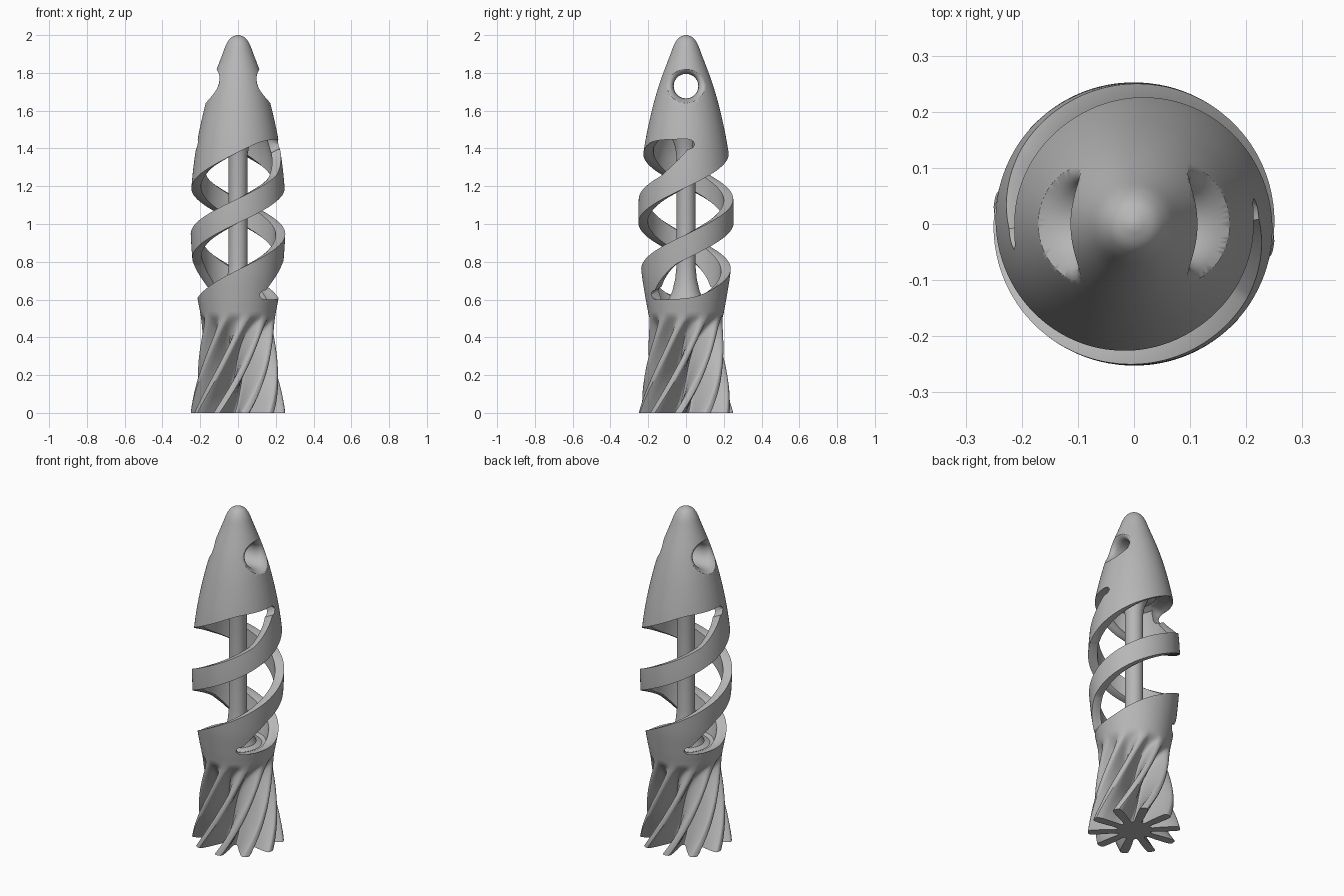
import bpy, bmesh
from math import sin, cos, pi, radians, sqrt, tau

if "Cube" in bpy.data.objects:
    bpy.data.objects.remove(bpy.data.objects["Cube"], do_unlink=True)

# One plain grey for everything
grey = bpy.data.materials.new("plain_grey")
grey.use_nodes = True
grey.diffuse_color = (0.47, 0.47, 0.47, 1)
grey.node_tree.nodes["Principled BSDF"].inputs["Base Color"].default_value = grey.diffuse_color

# Outer silhouette as (height, radius)
OUTLINE = [(0, .252), (.1, .234), (.25, .212), (.4, .197), (.5, .196), (.6, .213),
           (.75, .236), (1.0, .252), (1.2, .246), (1.4, .222), (1.6, .181),
           (1.75, .138), (1.9, .082), (1.95, .063), (1.98, .044), (1.992, .028), (2, .008)]


def outer_radius(z):
    """Smooth curve through the outline points."""
    n = len(OUTLINE)
    z = min(max(z, 0), 2)
    i = max(k for k in range(n - 1) if OUTLINE[k][0] <= z)

    def slope(k):
        a, b = OUTLINE[max(k - 1, 0)], OUTLINE[min(k + 1, n - 1)]
        return (b[1] - a[1]) / (b[0] - a[0])

    (z0, r0), (z1, r1) = OUTLINE[i], OUTLINE[i + 1]
    d = z1 - z0
    t = (z - z0) / d
    return ((2*t**3 - 3*t*t + 1) * r0 + (t**3 - 2*t*t + t) * d * slope(i)
            + (3*t*t - 2*t**3) * r1 + (t**3 - t*t) * d * slope(i + 1))


def polar(r, angle, z):
    return (r * cos(angle), r * sin(angle), z)


def loft(name, rings, wrap=False):
    """Closed solid skinned over rings of points, capped or wrapped round."""
    bm = bmesh.new()
    rows = [[bm.verts.new(p) for p in ring] for ring in rings]
    n = len(rows[0])
    pairs = list(zip(rows, rows[1:]))
    if wrap:
        pairs.append((rows[-1], rows[0]))
    else:
        bm.faces.new(rows[0][::-1])
        bm.faces.new(rows[-1])
    for a, b in pairs:
        for i in range(n):
            j = (i + 1) % n
            bm.faces.new((a[i], a[j], b[j], b[i]))
    if bm.calc_volume(signed=True) < 0:
        bmesh.ops.reverse_faces(bm, faces=bm.faces)
    mesh = bpy.data.meshes.new(name)
    bm.to_mesh(mesh)
    bm.free()
    obj = bpy.data.objects.new(name, mesh)
    bpy.context.collection.objects.link(obj)
    mesh.materials.append(grey)
    return obj


def volume(mesh):
    bm = bmesh.new()
    bm.from_mesh(mesh)
    result = bm.calc_volume(signed=True)
    bm.free()
    return result


def carve(obj, cutter):
    """Cut one solid from another, with a second solver in reserve."""
    cutter.hide_render = True
    for solver in ("MANIFOLD", "EXACT"):
        mod = obj.modifiers.new("cut", "BOOLEAN")
        mod.operation = "DIFFERENCE"
        mod.solver = solver
        mod.object = cutter
        bpy.context.view_layer.update()
        graph = bpy.context.evaluated_depsgraph_get()
        result = bpy.data.meshes.new_from_object(obj.evaluated_get(graph))
        obj.modifiers.clear()
        before = volume(obj.data)
        if .3 * before < volume(result) < .9999 * before:
            obj.data = result
            break
    bpy.data.objects.remove(cutter, do_unlink=True)


# Body: nose, shell and ten twisted fins in one skin
FINS = 10
HALF_GROOVE = [(0, 1), (4, .98), (7, .9), (9, .62), (11, .28), (12.5, .06), (14, .01), (16, 0)]
SECTION = [(-a, d) for a, d in HALF_GROOVE[:0:-1]] + HALF_GROOVE + [(18, 0)]


def body_ring(z):
    rise = min(z / .52, 1)
    depth = .16 * (1 - rise ** 3) ** 1.2
    soft = .8 * rise ** 2
    twist = 45 + 150 * min(z, .5)
    ring = []
    for k in range(FINS):
        for a, d in SECTION:
            rounded = .5 + .5 * cos(pi * a / 18)
            r = outer_radius(z) - depth * (d + soft * (rounded - d))
            ring.append(polar(r, radians(twist + 36 * k + a), z))
    return ring


heights = [.02 * i for i in range(98)] + [1.95, 1.962, 1.973, 1.982, 1.988, 1.993, 1.997, 2]
body = loft("twisted_body", [body_ring(z) for z in heights])

# Hollow around the central rod
wall = [(outer_radius(.65 + .05 * i) - .05, .65 + .05 * i) for i in range(16)]
hollow = ([(.1, .588), (.13, .577), (.152, .586)] + wall
          + [(.155, 1.455), (.12, 1.473), (.075, 1.455), (.058, 1.41), (.05, 1.36),
             (.05, .78), (.057, .71), (.072, .645)])
carve(body, loft("hollow_cutter", [[polar(r, tau * i / 96, z) for r, z in hollow]
                                   for i in range(96)], wrap=True))

# Two helical slots with rounded ends, leaving two spiral bands
START, END, STEPS = -58, 372, 215
FLOOR, ROOF, BLEND = .598, 1.452, .04


def soft_max(a, b):
    return (a + b + sqrt((a - b) ** 2 + BLEND ** 2)) / 2


def slot_ring(degrees, turn):
    centre = .69 + .38 * degrees / 180
    reach = min(degrees - START, END - degrees)
    half = .125 * min(1, sqrt(max(reach, 0) / 45))
    low, high = centre - half, centre + half
    if degrees < (START + END) / 2:
        low, high = soft_max(centre - .125, FLOOR), max(high, .65)
    else:
        low, high = min(low, 1.395), -soft_max(-centre - .125, -ROOF)
    # Close the slot with a round end
    close = max(0, 1 - reach / 12)
    span = max(sqrt(1 - close ** 2), .05) * (high - low) / 2
    middle = (low + high) / 2
    low, high = middle - span, middle + span
    flare = [(.13, .018), (.18, .018), (.198, .008), (.215, 0), (.32, 0)]
    section = [(r, low - f) for r, f in flare] + [(r, high + f) for r, f in flare[::-1]]
    return [polar(r, radians(degrees + turn), z) for r, z in section]


for turn in (0, 180):
    carve(body, loft("slot_cutter", [slot_ring(START + (END - START) * i / STEPS, turn)
                                     for i in range(STEPS + 1)]))

# Flared cross hole through the nose
HOLE_Z = 1.73
FLARE = [(0, .065), (.5, .065), (.65, .067), (.78, .071), (.9, .079), (1, .089), (1.08, .1)]


def hole_ring(t, r):
    ring = []
    for i in range(64):
        a = tau * i / 64
        y = r * cos(a) * (1 + 5 * (r - .065))
        z = HOLE_Z + r * sin(a)
        ring.append((t * sqrt(outer_radius(z) ** 2 - y * y), y, z))
    return ring


def hole_end(x):
    return [(x, 1.3 * y, HOLE_Z + 1.3 * (z - HOLE_Z)) for _, y, z in hole_ring(*FLARE[-1])]


carve(body, loft("hole_cutter", [hole_end(-.3)] + [hole_ring(-t, r) for t, r in FLARE[:0:-1]]
                 + [hole_ring(t, r) for t, r in FLARE] + [hole_end(.3)]))

# Smooth surfaces with crisp edges
for obj in bpy.context.selected_objects:
    obj.select_set(False)
body.select_set(True)
bpy.context.view_layer.objects.active = body
bpy.ops.object.shade_smooth_by_angle(angle=radians(42))
